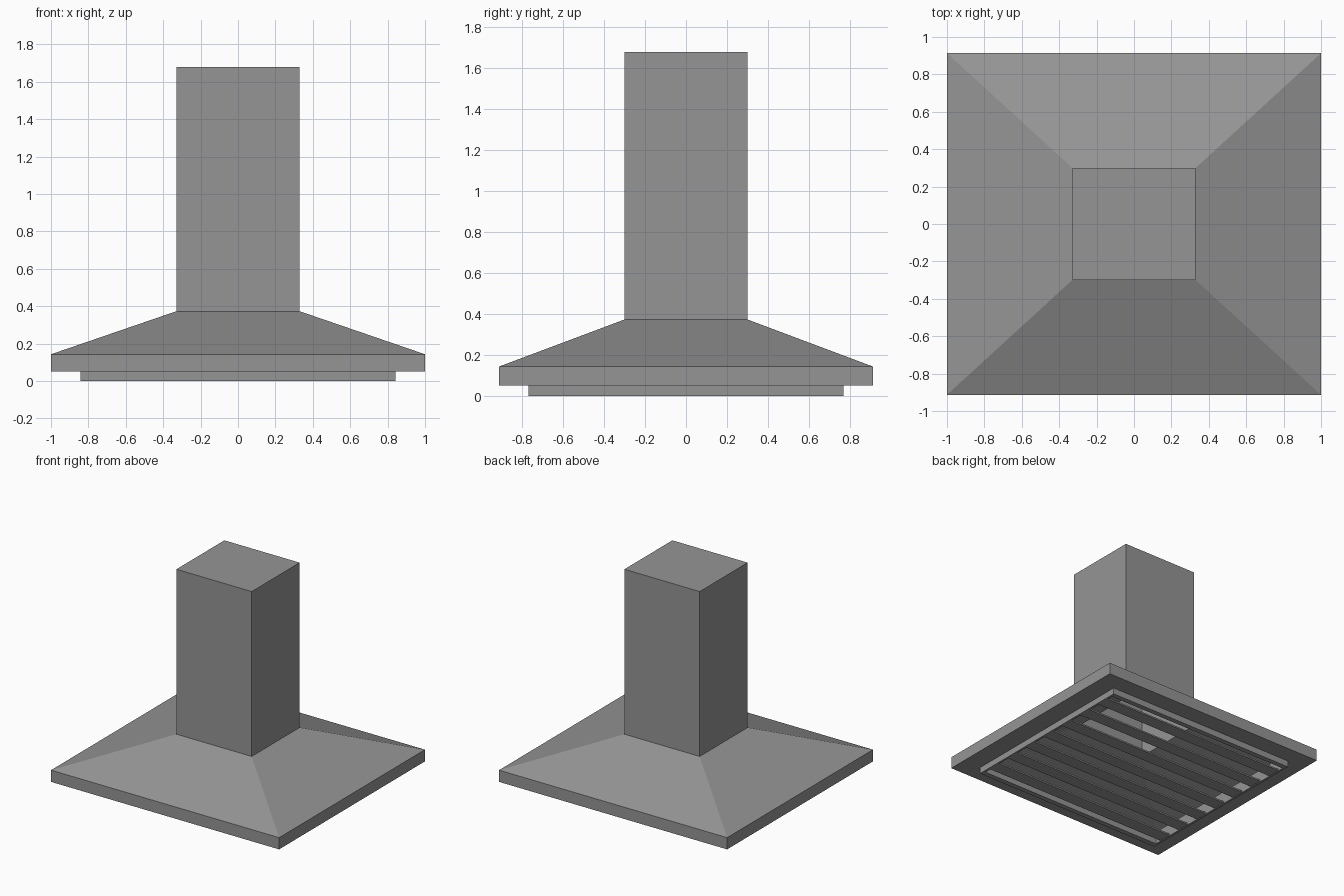
import bpy
import bmesh

if "Cube" in bpy.data.objects:
    bpy.data.objects.remove(bpy.data.objects["Cube"])

# Dark grey metal shared by all parts
metal = bpy.data.materials.new("dark_metal")
metal.diffuse_color = (0.3, 0.3, 0.3, 1.0)
metal.use_nodes = True
metal.node_tree.nodes["Principled BSDF"].inputs["Base Color"].default_value = metal.diffuse_color


def loft(name, rings, closed=False, cap_first=False, cap_last=False):
    """Skin a stack of centred rectangles given as (half_x, half_y, z)."""
    bm = bmesh.new()
    loops = []
    for hx, hy, z in rings:
        corners = ((-hx, -hy), (hx, -hy), (hx, hy), (-hx, hy))
        loops.append([bm.verts.new((x, y, z)) for x, y in corners])
    pairs = list(zip(loops, loops[1:]))
    if closed:
        pairs.append((loops[-1], loops[0]))
    for a, b in pairs:
        for i in range(4):
            j = (i + 1) % 4
            bm.faces.new((a[i], a[j], b[j], b[i]))
    if cap_first:
        bm.faces.new(loops[0])
    if cap_last:
        bm.faces.new(loops[-1])
    bmesh.ops.recalc_face_normals(bm, faces=bm.faces)
    mesh = bpy.data.meshes.new(name)
    bm.to_mesh(mesh)
    bm.free()
    mesh.materials.append(metal)
    obj = bpy.data.objects.new(name, mesh)
    bpy.context.collection.objects.link(obj)
    return obj


# Hollow canopy: vertical rim, sloping sides, flat lip underneath
loft("canopy", [
    (1.0, 0.913, 0.05), (1.0, 0.913, 0.143), (0.33, 0.30, 0.373),
    (0.325, 0.295, 0.368), (0.99, 0.903, 0.138), (0.99, 0.903, 0.055),
    (0.83, 0.74, 0.055), (0.83, 0.74, 0.05),
], closed=True)

# Hollow chimney, open at the bottom and closed at the top
loft("chimney", [
    (0.325, 0.295, 1.67), (0.325, 0.295, 0.368),
    (0.33, 0.30, 0.373), (0.33, 0.30, 1.68),
], cap_first=True, cap_last=True)

# Filter frame hanging below the canopy
loft("filter_frame", [
    (0.842, 0.77, 0.0), (0.842, 0.77, 0.1),
    (0.825, 0.73, 0.1), (0.825, 0.73, 0.0),
], closed=True)

# Filter slats running left to right
COUNT = 7
PITCH = 1.46 / COUNT
for i in range(COUNT):
    slat = loft(f"filter_slat_{i + 1}", [(0.825, 0.053, 0.004), (0.825, 0.053, 0.016)],
                cap_first=True, cap_last=True)
    slat.location.y = (i - (COUNT - 1) / 2) * PITCH
